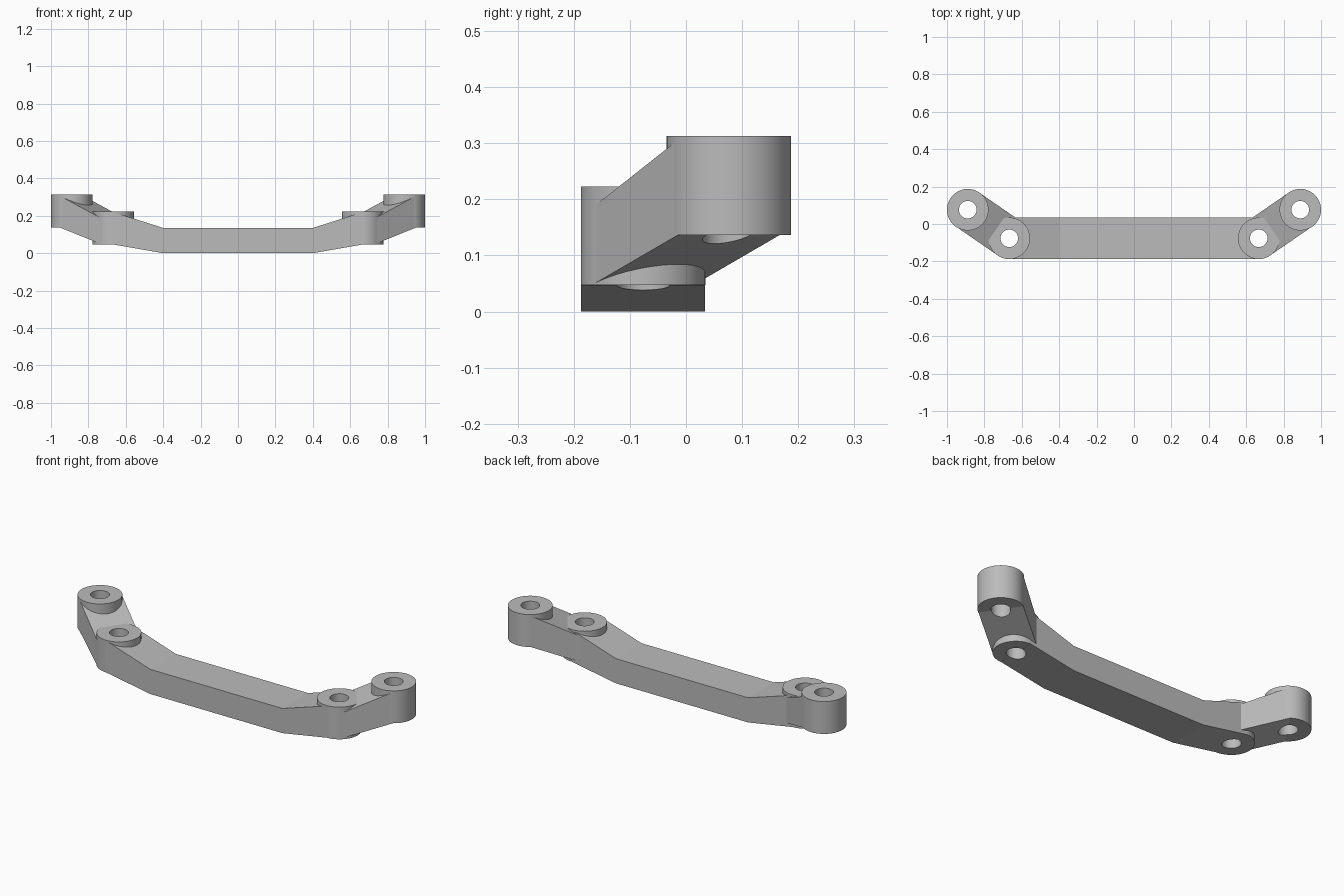
import bpy, bmesh, math
from mathutils import Vector

default = bpy.data.objects.get("Cube")
if default:
    bpy.data.objects.remove(default, do_unlink=True)

R = 0.111            # boss radius
HOLE = 0.047         # bolt hole radius
INNER = Vector((0.667, -0.0765))
OUTER = Vector((0.889, 0.0765))

grey = bpy.data.materials.new("Plain grey")
grey.use_nodes = True
grey.diffuse_color = (0.5, 0.5, 0.5, 1)
grey.node_tree.nodes["Principled BSDF"].inputs["Base Color"].default_value = (0.5, 0.5, 0.5, 1)


def finish(name, bm):
    bmesh.ops.recalc_face_normals(bm, faces=bm.faces)
    mesh = bpy.data.meshes.new(name)
    bm.to_mesh(mesh)
    bm.free()
    mesh.materials.append(grey)
    obj = bpy.data.objects.new(name, mesh)
    bpy.context.collection.objects.link(obj)
    return obj


def cylinder(name, centre, radius, low, high):
    """Upright cylinder with smooth walls and flat caps."""
    bm = bmesh.new()
    bmesh.ops.create_cone(bm, cap_ends=True, segments=64, radius1=radius,
                          radius2=radius, depth=high - low)
    bmesh.ops.translate(bm, verts=bm.verts, vec=(*centre, (low + high) / 2))
    for f in bm.faces:
        f.smooth = len(f.verts) == 4
    return finish(name, bm)


def strip(name, start, direction, profile, half_width):
    """Side profile of (distance, z) points, extruded across its direction."""
    d = direction.normalized()
    n = Vector((-d.y, d.x))
    bm = bmesh.new()
    verts = []
    for s, z in profile:
        p = start + d * s - n * half_width
        verts.append(bm.verts.new((p.x, p.y, z)))
    face = bm.faces.new(verts)
    ext = bmesh.ops.extrude_face_region(bm, geom=[face])
    moved = [v for v in ext["geom"] if isinstance(v, bmesh.types.BMVert)]
    bmesh.ops.translate(bm, verts=moved, vec=(*(n * 2 * half_width), 0))
    return finish(name, bm)


def combine(base, part, operation):
    mod = base.modifiers.new(operation, "BOOLEAN")
    mod.operation = operation
    mod.solver = "EXACT"
    mod.object = part
    bpy.context.view_layer.objects.active = base
    bpy.ops.object.modifier_apply(modifier=mod.name)
    bpy.data.objects.remove(part, do_unlink=True)


# Crossbar with a flat middle and rising ends
half = [(0.4, 0.0), (INNER.x, 0.0465), (INNER.x, 0.22), (0.4, 0.135)]
profile = half + [(-x, z) for x, z in reversed(half)]
bracket = strip("mounting_bracket", Vector((0, INNER.y)), Vector((1, 0)), profile, R - 0.0004)

# Bosses and sloping arms, mirrored on both sides
cutters = []
for side in (1, -1):
    inner = Vector((side * INNER.x, INNER.y))
    outer = Vector((side * OUTER.x, OUTER.y))
    span = (outer - inner).length
    arm = [(0, 0.0475), (span, 0.1365), (span, 0.306), (0, 0.185)]
    combine(bracket, cylinder("inner_boss", inner, R, 0.047, 0.223), "UNION")
    combine(bracket, strip("arm", inner, outer - inner, arm, R - 0.0008), "UNION")
    combine(bracket, cylinder("outer_boss", outer, R, 0.136, 0.313), "UNION")
    cutters += [inner, outer]

# Bolt holes through every boss
for centre in cutters:
    combine(bracket, cylinder("bolt_hole", centre, HOLE, -0.1, 0.5), "DIFFERENCE")
